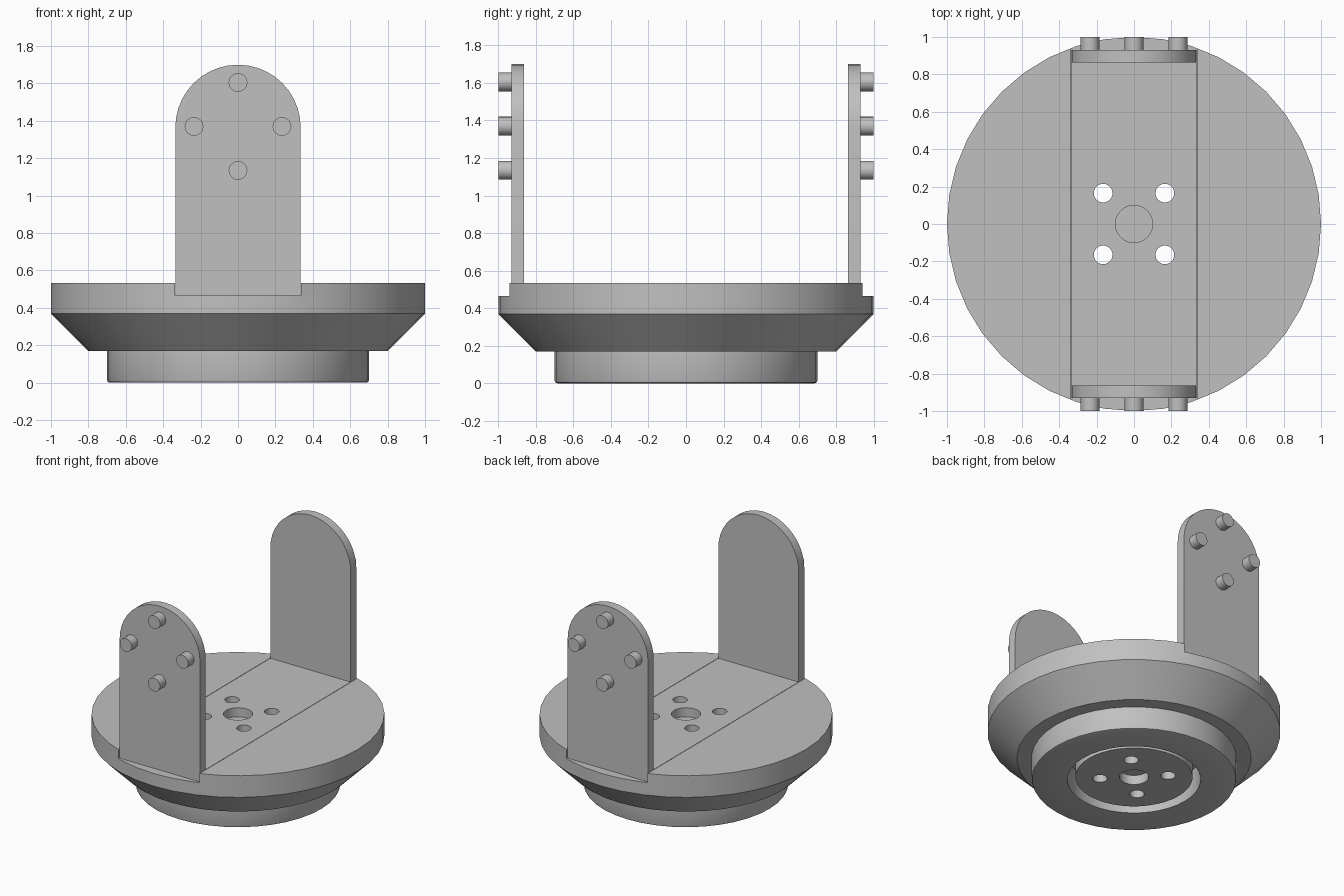
import bpy, bmesh, math
from mathutils import Matrix

if "Cube" in bpy.data.objects:
    bpy.data.objects.remove(bpy.data.objects["Cube"], do_unlink=True)

grey = bpy.data.materials.new("plain grey")
grey.use_nodes = True
colour = (0.53, 0.53, 0.53, 1)
grey.diffuse_color = colour
grey.node_tree.nodes["Principled BSDF"].inputs["Base Color"].default_value = colour


def make(name, bm):
    bmesh.ops.remove_doubles(bm, verts=bm.verts, dist=1e-5)
    bmesh.ops.recalc_face_normals(bm, faces=bm.faces)
    mesh = bpy.data.meshes.new(name)
    bm.to_mesh(mesh)
    bm.free()
    mesh.materials.append(grey)
    ob = bpy.data.objects.new(name, mesh)
    bpy.context.collection.objects.link(ob)
    return ob


def activate(ob):
    bpy.ops.object.select_all(action='DESELECT')
    ob.select_set(True)
    bpy.context.view_layer.objects.active = ob


def smooth(ob):
    activate(ob)
    bpy.ops.object.shade_smooth_by_angle(angle=math.radians(30))


def box(name, x, y, z0, z1):
    bm = bmesh.new()
    bmesh.ops.create_cube(bm, size=1, matrix=Matrix.Translation((0, 0, (z0 + z1) / 2))
                          @ Matrix.Diagonal((2 * x, 2 * y, z1 - z0, 1)))
    return make(name, bm)


def cylinder(name, r, centre, depth, along_y=False, sides=24):
    bm = bmesh.new()
    turn = Matrix.Rotation(math.pi / 2, 4, 'X') if along_y else Matrix()
    bmesh.ops.create_cone(bm, cap_ends=True, segments=sides, radius1=r, radius2=r,
                          depth=depth, matrix=Matrix.Translation(centre) @ turn)
    return make(name, bm)


def lathe(name, profile, sides):
    bm = bmesh.new()
    vs = [bm.verts.new((r, 0, z)) for r, z in profile]
    edges = [bm.edges.new(pair) for pair in zip(vs, vs[1:])]
    bmesh.ops.spin(bm, geom=vs + edges, cent=(0, 0, 0), axis=(0, 0, 1),
                   angle=2 * math.pi, steps=sides, use_merge=True)
    return make(name, bm)


def cut(ob, cutter):
    activate(ob)
    mod = ob.modifiers.new("cut", 'BOOLEAN')
    mod.operation, mod.solver, mod.object = 'DIFFERENCE', 'EXACT', cutter
    bpy.ops.object.modifier_apply(modifier=mod.name)
    bpy.data.objects.remove(cutter, do_unlink=True)


WIDE, SHELF, TOP = 0.335, 0.465, 0.533   # bracket half width, channel floor, deck height
INNER, OUTER = 0.863, 0.93               # inside and outside of the uprights
HOLE = 0.165

# Turned base: boss, ring groove, foot ring, cone and rim
base = lathe("turntable_base", [
    (0, 0.02), (0.4, 0.02), (0.4, 0.2), (0.455, 0.2), (0.455, 0), (0.685, 0),
    (0.696, 0.004), (0.7, 0.015), (0.7, 0.17), (0.8, 0.17), (1, 0.37), (1, TOP), (0, TOP)], 40)
cut(base, box("channel_cutter", WIDE + 0.003, 1.2, SHELF, 0.7))
cut(base, cylinder("centre_cutter", 0.1, (0, 0, 0), 0.18))

# Bracket floor lying flush in the channel
floor = box("bracket_floor", WIDE, INNER, SHELF, TOP)
cut(floor, cylinder("centre_cutter", 0.1, (0, 0, 0.5), 0.3))

# Four bolt holes through bracket and base
for sx in (-1, 1):
    for sy in (-1, 1):
        for ob in (base, floor):
            cut(ob, cylinder("bolt_cutter", 0.05, (sx * HOLE, sy * HOLE, 0.3), 1))
smooth(base)
smooth(floor)

# Round-topped uprights, each with four outward pins
ARCH = 1.365
for side, label in ((-1, "front"), (1, "back")):
    bm = bmesh.new()
    outline = [(-WIDE, SHELF), (WIDE, SHELF)]
    outline += [(WIDE * math.cos(math.pi * i / 20), ARCH + WIDE * math.sin(math.pi * i / 20))
                for i in range(21)]
    face = bm.faces.new([bm.verts.new((x, side * INNER, z)) for x, z in outline])
    ext = bmesh.ops.extrude_face_region(bm, geom=[face])
    moved = [g for g in ext["geom"] if isinstance(g, bmesh.types.BMVert)]
    bmesh.ops.translate(bm, verts=moved, vec=(0, side * (OUTER - INNER), 0))
    smooth(make(label + "_upright", bm))
    for k in range(4):
        a = k * math.pi / 2
        at = (0.235 * math.cos(a), side * 0.96, 1.37 + 0.235 * math.sin(a))
        smooth(cylinder(f"{label}_pin_{k + 1}", 0.05, at, 0.08, along_y=True))
